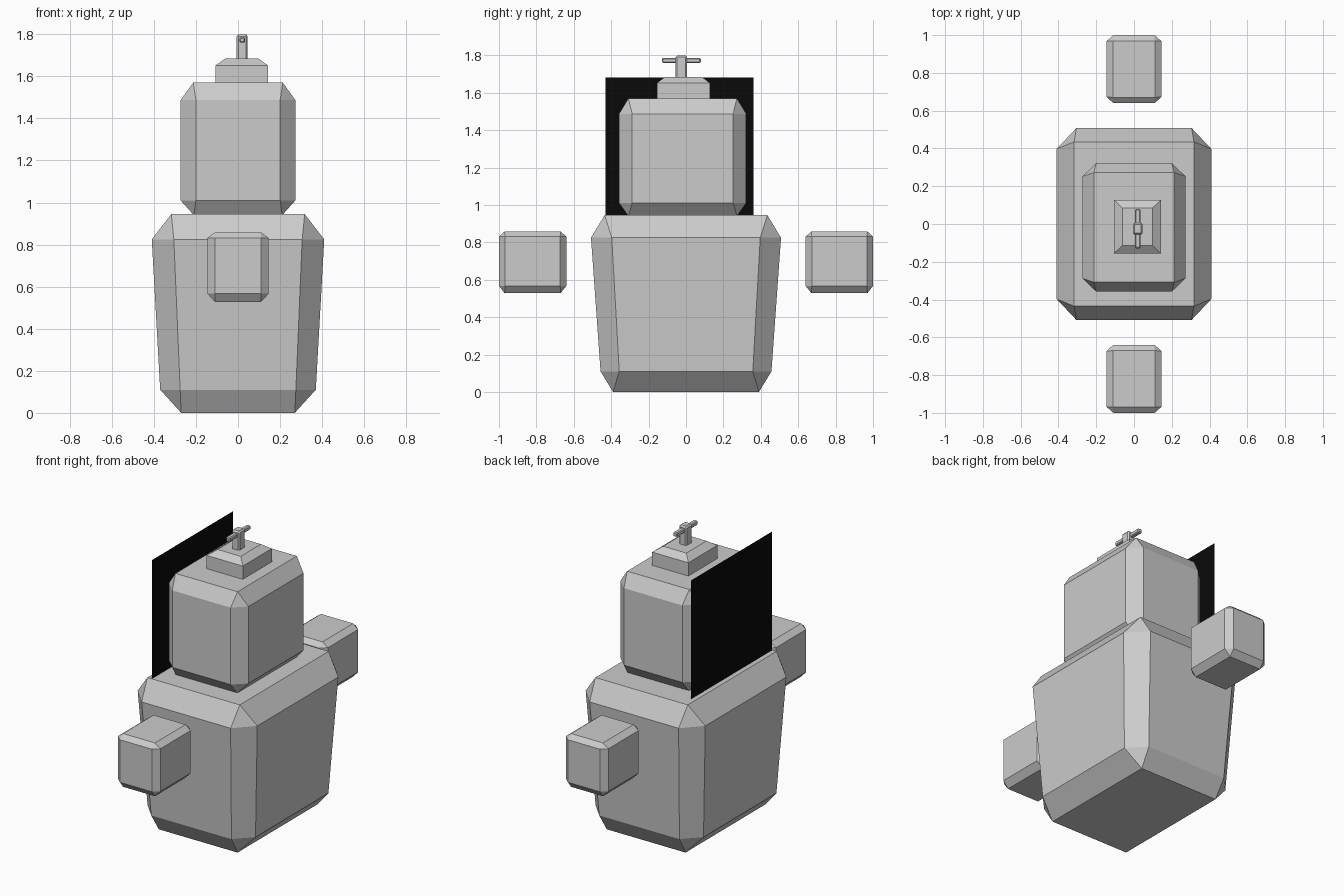
import bpy, bmesh, math

if "Cube" in bpy.data.objects:
    bpy.data.objects.remove(bpy.data.objects["Cube"])


def make_object(name, bm):
    bmesh.ops.recalc_face_normals(bm, faces=bm.faces)
    mesh = bpy.data.meshes.new(name)
    bm.to_mesh(mesh)
    bm.free()
    obj = bpy.data.objects.new(name, mesh)
    bpy.context.collection.objects.link(obj)
    return obj


def hull(name, center, corner_points):
    """Convex block whose points repeat in all four x/y quadrants."""
    bm = bmesh.new()
    for x, y, z in corner_points:
        for sx in (-1, 1):
            for sy in (-1, 1):
                bm.verts.new((center[0] + sx * x, center[1] + sy * y, z))
    bmesh.ops.convex_hull(bm, input=bm.verts)
    bmesh.ops.dissolve_limit(bm, angle_limit=math.radians(1),
                             verts=bm.verts, edges=bm.edges)
    return make_object(name, bm)


def chamfered_block(name, center, bottom, lower, upper, top):
    """bottom/top: (x, y, z) flats; lower/upper: (x, y, front_x, side_y, z) rings."""
    pts = [bottom, top]
    for ox, oy, fx, sy, z in (lower, upper):
        pts += [(fx, oy, z), (ox, sy, z)]
    return hull(name, center, pts)


# Tapered body
chamfered_block("body", (0, 0), (0.27, 0.39, 0),
                (0.37, 0.457, 0.275, 0.357, 0.11),
                (0.41, 0.508, 0.305, 0.397, 0.825),
                (0.317, 0.435, 0.945))

# Head block
chamfered_block("head", (0, -0.018), (0.21, 0.29, 0.94),
                (0.273, 0.34, 0.2, 0.27, 1.01),
                (0.273, 0.34, 0.2, 0.27, 1.487),
                (0.213, 0.29, 1.57))

# Pair of floating hands
hand = chamfered_block("hands", (0, 0.82), (0.11, 0.15, 0.528),
                       (0.146, 0.18, 0.109, 0.147, 0.567),
                       (0.146, 0.18, 0.109, 0.147, 0.831),
                       (0.11, 0.15, 0.858))
mirror = hand.modifiers.new("Mirror", 'MIRROR')
mirror.use_axis = (False, True, False)

# Sloped cap on the head
hull("cap", (0.018, -0.014), [(0.124, 0.142, 1.56), (0.124, 0.142, 1.652),
                              (0.08, 0.099, 1.684)])

# Stem and crossbar on the cap
chamfered_block("stem", (0.02, -0.025), (0.018, 0.022, 1.675),
                (0.026, 0.031, 0.018, 0.022, 1.68),
                (0.026, 0.031, 0.018, 0.022, 1.79),
                (0.018, 0.022, 1.8))
chamfered_block("crossbar", (0.02, -0.025), (0.009, 0.098, 1.76),
                (0.014, 0.104, 0.009, 0.098, 1.765),
                (0.014, 0.104, 0.009, 0.098, 1.781),
                (0.009, 0.098, 1.786))

# Thin dark panel behind the head
bm = bmesh.new()
bm.faces.new([bm.verts.new((-0.287, y, z)) for y, z in
              ((-0.43, 0.89), (0.36, 0.89), (0.36, 1.68), (-0.43, 1.68))])
panel = make_object("back_panel", bm)
black = bpy.data.materials.new("black")
black.diffuse_color = (0.003, 0.003, 0.003, 1)
black.use_nodes = True
black.node_tree.nodes["Principled BSDF"].inputs["Base Color"].default_value = black.diffuse_color
panel.data.materials.append(black)
